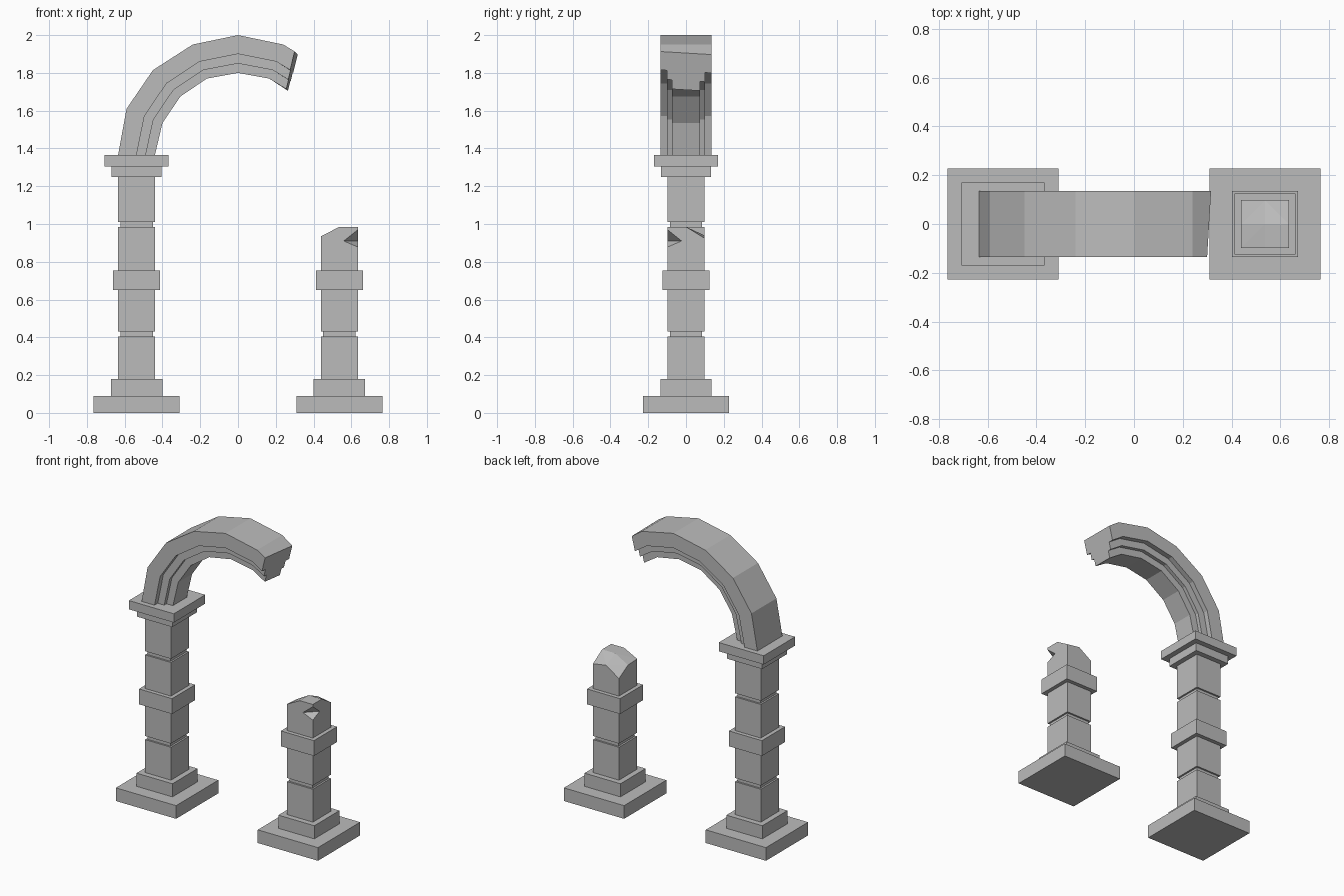
import bpy, bmesh
from mathutils import Vector

if "Cube" in bpy.data.objects:
    bpy.data.objects.remove(bpy.data.objects["Cube"], do_unlink=True)

STONE = (0.5, 0.5, 0.5, 1.0)
stone = bpy.data.materials.new("grey stone")
stone.use_nodes = True
stone.diffuse_color = STONE
stone.node_tree.nodes["Principled BSDF"].inputs["Base Color"].default_value = STONE


def finish(name, bm):
    bmesh.ops.recalc_face_normals(bm, faces=bm.faces[:])
    mesh = bpy.data.meshes.new(name)
    bm.to_mesh(mesh)
    bm.free()
    mesh.materials.append(stone)
    obj = bpy.data.objects.new(name, mesh)
    bpy.context.collection.objects.link(obj)
    return obj


def block(name, x, half, low, high):
    bm = bmesh.new()
    bmesh.ops.create_cube(bm, size=1)
    bmesh.ops.scale(bm, vec=(2 * half, 2 * half, high - low), verts=bm.verts)
    bmesh.ops.translate(bm, vec=(x, 0, (low + high) / 2), verts=bm.verts)
    return finish(name, bm)


COLUMN_X = 0.537
SHAFT = 0.098
GROOVE = 0.086

# Square column blocks: name, half width, bottom, top
lower_parts = [
    ("plinth", 0.228, 0, 0.09),
    ("foot", 0.136, 0.09, 0.18),
    ("lower_shaft", SHAFT, 0.18, 0.405),
    ("lower_groove", GROOVE, 0.405, 0.43),
    ("middle_shaft", SHAFT, 0.43, 0.65),
    ("band", 0.125, 0.65, 0.755),
]
upper_parts = [
    ("upper_shaft", SHAFT, 0.755, 0.985),
    ("upper_groove", GROOVE, 0.985, 1.01),
    ("top_shaft", SHAFT, 1.01, 1.25),
    ("capital_lower", 0.133, 1.25, 1.305),
    ("capital_upper", 0.17, 1.305, 1.365),
]
for part, half, low, high in lower_parts + upper_parts:
    block("right_" + part, -COLUMN_X, half, low, high)
for part, half, low, high in lower_parts:
    block("left_" + part, COLUMN_X, half, low, high)

# Broken stump: worn top falling away to the back right corner
bm = bmesh.new()
bmesh.ops.create_grid(bm, x_segments=2, y_segments=2, size=SHAFT)
region = bmesh.ops.extrude_face_region(bm, geom=bm.faces[:], use_keep_orig=True)
top = [g for g in region["geom"] if isinstance(g, bmesh.types.BMVert)]
heights = [[0.935, 0.985, 0.985], [0.93, 0.985, 0.985], [0.875, 0.94, 0.925]]
for v in bm.verts:
    v.co.z = 0.755
for v in top:
    row, col = round(v.co.y / SHAFT) + 1, round(v.co.x / SHAFT) + 1
    v.co.z = heights[row][col]
bmesh.ops.triangulate(bm, faces=list({f for v in top for f in v.link_faces
                                      if all(w in top for w in f.verts)}))
bmesh.ops.translate(bm, vec=(COLUMN_X, 0, 0), verts=bm.verts)
stump = finish("left_broken_shaft", bm)

# Chipped corner, cut with a wedge widened beyond the stone
edge_x = COLUMN_X + SHAFT
p, q = Vector((edge_x - 0.075, -SHAFT, 0.91)), Vector((edge_x, -0.023, 0.91))
middle = (p + q) / 2
corners = [p, q, Vector((edge_x, -SHAFT, 0.97)), Vector((edge_x, -SHAFT, 0.878))]
bm = bmesh.new()
for c in corners:
    bm.verts.new(middle + (c - middle) * 1.6)
bmesh.ops.convex_hull(bm, input=bm.verts[:])
cutter = finish("chip_cutter", bm)
cutter.hide_render = True
chip = stump.modifiers.new("chip", "BOOLEAN")
chip.operation = "DIFFERENCE"
chip.solver = "EXACT"
chip.object = cutter
bpy.context.view_layer.objects.active = stump
bpy.ops.object.modifier_apply(modifier=chip.name)
bpy.data.objects.remove(cutter, do_unlink=True)

# Broken arch: outer and inner paths, with stepped mouldings between them
outer = [(-0.635, 1.365), (-0.59, 1.61), (-0.45, 1.815), (-0.24, 1.95),
         (0, 2.0), (0.24, 1.95), (0.308, 1.905)]
inner = [(-0.44, 1.365), (-0.40, 1.535), (-0.305, 1.675), (-0.165, 1.77),
         (0, 1.80), (0.165, 1.77), (0.26, 1.71)]
# Half section: half depth, fraction of the way from outer to inner path
steps = [(0.135, 0), (0.135, 0.5), (0.1, 0.5), (0.1, 0.75), (0.075, 0.75), (0.075, 1)]
section = [(-y, t) for y, t in steps] + [(y, t) for y, t in reversed(steps)]

bm = bmesh.new()
rings = []
for i, (a, b) in enumerate(zip(outer, inner)):
    skew = 0.06 if i == len(outer) - 1 else 0
    ring = []
    for y, t in section:
        x = a[0] + (b[0] - a[0]) * t + skew * y
        z = a[1] + (b[1] - a[1]) * t - skew * y
        ring.append(bm.verts.new((x, y, z)))
    rings.append(ring)
count = len(section)
for r0, r1 in zip(rings, rings[1:]):
    for k in range(count):
        n = (k + 1) % count
        bm.faces.new((r0[k], r0[n], r1[n], r1[k]))
bm.faces.new(rings[0])
bm.faces.new(rings[-1])
finish("broken_arch", bm)
